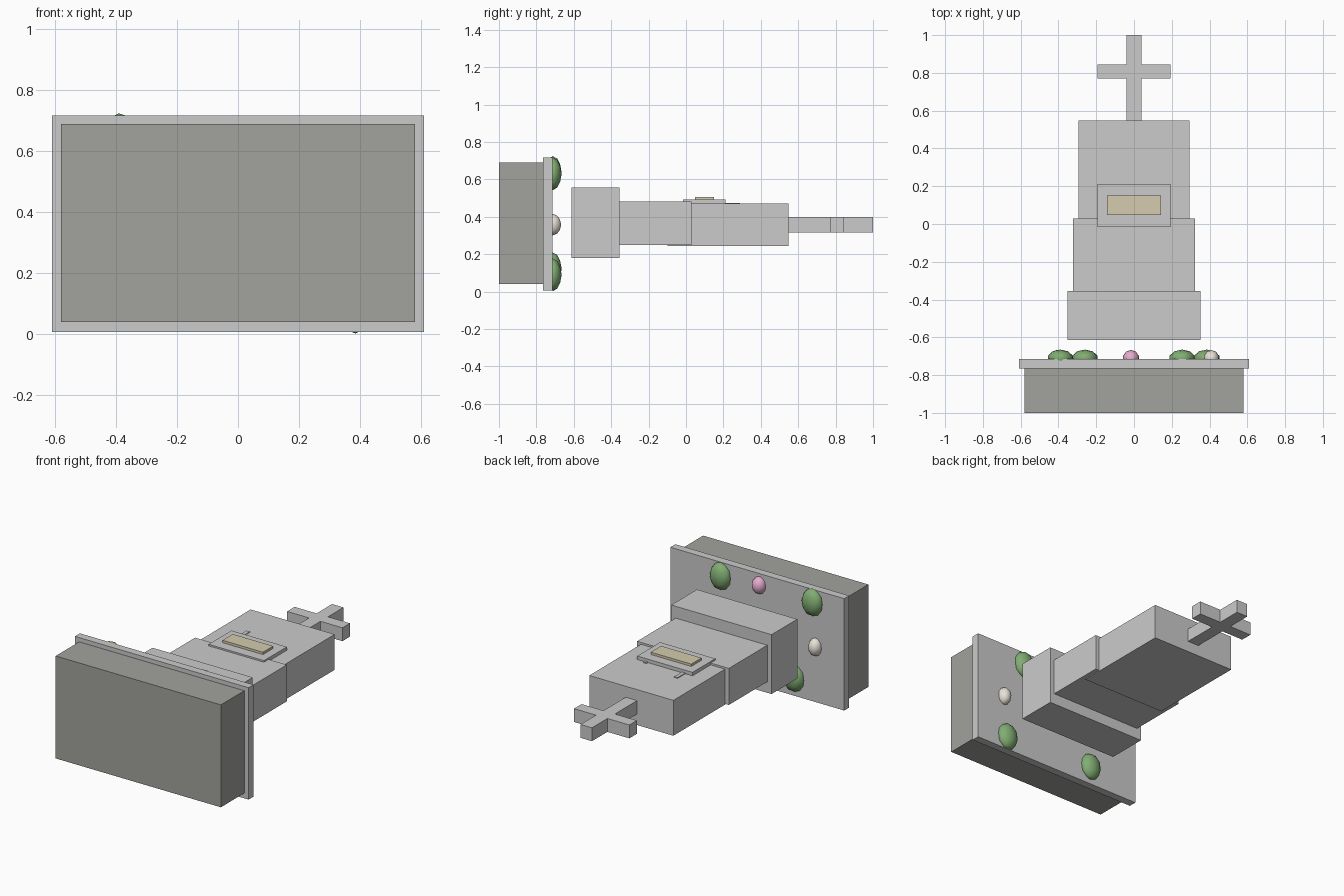
import bpy
from mathutils import Vector

if "Cube" in bpy.data.objects:
    bpy.data.objects.remove(bpy.data.objects["Cube"])


def material(name, rgb):
    m = bpy.data.materials.new(name)
    m.diffuse_color = (*rgb, 1)
    m.use_nodes = True
    m.node_tree.nodes["Principled BSDF"].inputs["Base Color"].default_value = m.diffuse_color
    return m


STONE = material("weathered_stone", (0.36, 0.36, 0.34))
CREAM = material("cream", (0.66, 0.60, 0.42))
GREEN = material("leaf_green", (0.22, 0.42, 0.17))
WHITE = material("petal_white", (0.80, 0.76, 0.68))
PINK = material("petal_pink", (0.78, 0.42, 0.62))


def box(name, x, y, z, mat=None):
    lo, hi = Vector((x[0], y[0], z[0])), Vector((x[1], y[1], z[1]))
    bpy.ops.mesh.primitive_cube_add(size=1, location=(lo + hi) / 2)
    ob = bpy.context.object
    ob.name = name
    ob.scale = hi - lo
    bpy.ops.object.transform_apply(location=False, rotation=False, scale=True)
    if mat:
        ob.data.materials.append(mat)
    return ob


def blob(name, x, z, radii, mat):
    bpy.ops.mesh.primitive_ico_sphere_add(subdivisions=2, radius=1, location=(x, -0.712, z))
    ob = bpy.context.object
    ob.name = name
    ob.scale = radii
    bpy.ops.object.transform_apply(location=False, rotation=False, scale=True)
    bpy.ops.object.shade_smooth()
    ob.data.materials.append(mat)


def sym(w):
    return (-w, w)


# Planter base and its rim slab
box("base", sym(0.58), (-1.0, -0.765), (0.04, 0.69), STONE)
box("base_slab", sym(0.61), (-0.765, -0.715), (0.007, 0.717))

# Stepped headstone
box("plinth", sym(0.352), (-0.613, -0.355), (0.18, 0.557))
box("lower_shaft", sym(0.322), (-0.355, 0.03), (0.25, 0.482))
box("upper_shaft", sym(0.295), (-0.10, 0.548), (0.245, 0.47))

# Cross on the end
box("cross_post", sym(0.04), (0.548, 1.0), (0.315, 0.40))
box("cross_arm", sym(0.194), (0.77, 0.845), (0.315, 0.40))

# Plaque with cream inset and two thin cracks
box("plaque", sym(0.194), (-0.017, 0.212), (0.468, 0.492))
box("plaque_inset", sym(0.142), (0.047, 0.15), (0.49, 0.507), CREAM)
box("crack_left", (-0.144, -0.12), (0.10, 0.29), (0.465, 0.475))
box("crack_right", (0.118, 0.14), (0.05, 0.228), (0.465, 0.475))

# Shrubs and flowers growing from the slab
for i, (x, z) in enumerate([(-0.39, 0.637), (0.255, 0.63), (-0.26, 0.122), (0.385, 0.09)]):
    blob(f"shrub_{i + 1}", x, z, (0.07, 0.047, 0.087), GREEN)
for side in (-1, 1):
    blob("white_flower", side * 0.41, 0.358, (0.042, 0.045, 0.057), WHITE)
blob("pink_flower", -0.016, 0.645, (0.044, 0.045, 0.055), PINK)
